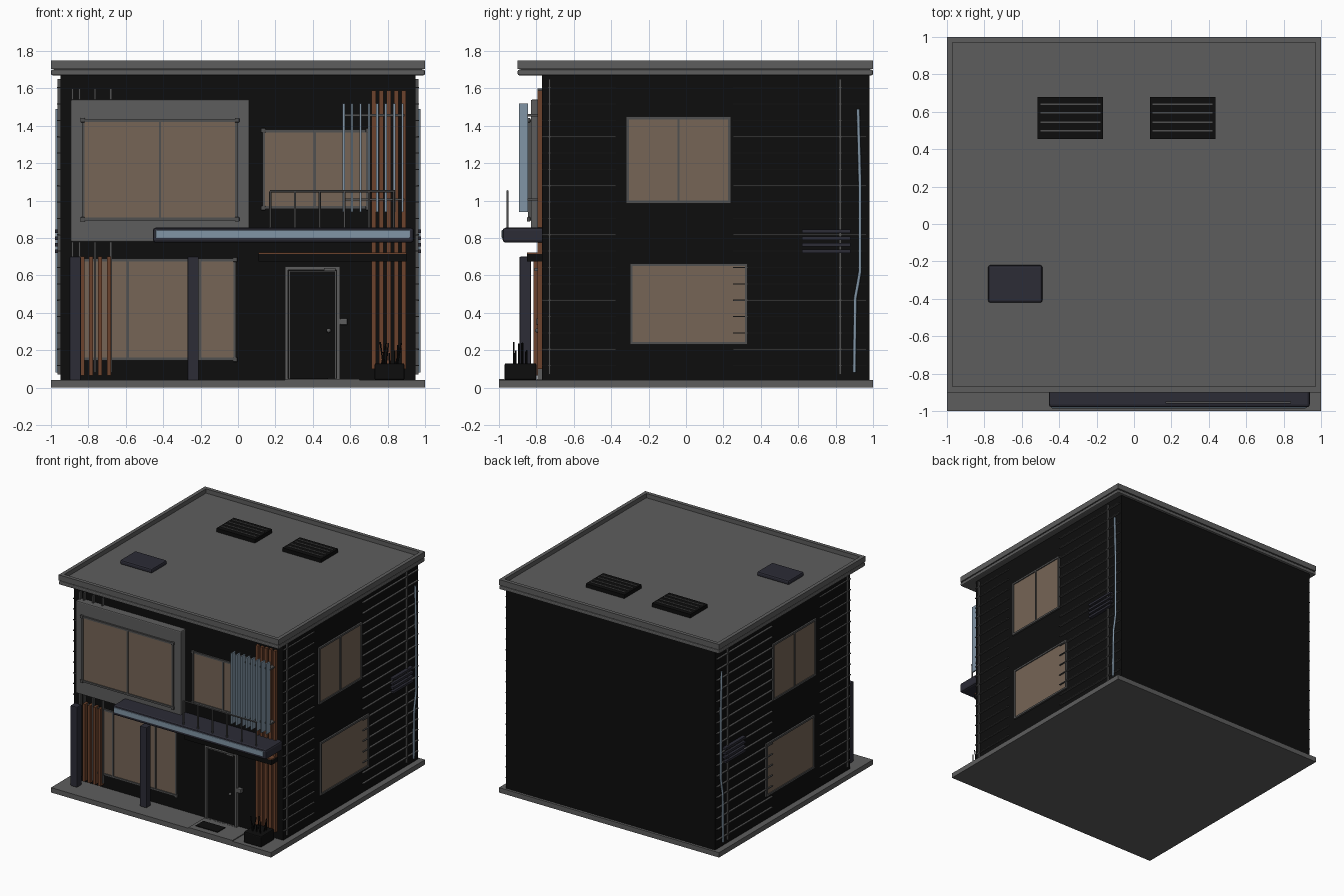
import bpy, bmesh, random
from mathutils import Vector

cube = bpy.data.objects.get("Cube")
if cube:
    bpy.data.objects.remove(cube)
random.seed(4)


def material(name, r, g, b):
    m = bpy.data.materials.new(name)
    m.use_nodes = True
    m.diffuse_color = (r, g, b, 1)
    m.node_tree.nodes["Principled BSDF"].inputs["Base Color"].default_value = (r, g, b, 1)
    return m


GREY = material("concrete grey", .11, .11, .11)
BLACK = material("wall black", .004, .004, .004)
GLASS = material("warm glass", .18, .13, .093)
FRAME = material("frame grey", .08, .08, .08)
NAVY = material("dark slate", .025, .025, .037)
WOOD = material("brown timber", .15, .055, .025)
BLUE = material("pale blue metal", .22, .30, .38)


def finish(name, mat, bm, bevel=0):
    mesh = bpy.data.meshes.new(name)
    bm.to_mesh(mesh)
    bm.free()
    mesh.materials.append(mat)
    ob = bpy.data.objects.new(name, mesh)
    bpy.context.collection.objects.link(ob)
    if bevel:
        mod = ob.modifiers.new("bevel", 'BEVEL')
        mod.width, mod.segments = bevel, 2
    return ob


def boxes(name, mat, parts, bevel=0):
    """One object from boxes given as (x0, x1, y0, y1, z0, z1)."""
    bm = bmesh.new()
    for x0, x1, y0, y1, z0, z1 in parts:
        verts = bmesh.ops.create_cube(bm, size=1)["verts"]
        for v in verts:
            v.co = Vector((x1 if v.co.x > 0 else x0, y1 if v.co.y > 0 else y0, z1 if v.co.z > 0 else z0))
    return finish(name, mat, bm, bevel)


def tube(name, mat, paths, radius):
    cu = bpy.data.curves.new(name, 'CURVE')
    cu.dimensions = '3D'
    cu.bevel_depth, cu.bevel_resolution, cu.use_fill_caps = radius, 2, True
    for pts in paths:
        sp = cu.splines.new('POLY')
        sp.points.add(len(pts) - 1)
        for p, co in zip(sp.points, pts):
            p.co = (*co, 1)
    cu.materials.append(mat)
    ob = bpy.data.objects.new(name, cu)
    bpy.context.collection.objects.link(ob)


def ring(u0, u1, z0, z1, w):
    """Four rectangles around an opening."""
    return [(u0, u0 + w, z0, z1), (u1 - w, u1, z0, z1),
            (u0 + w, u1 - w, z0, z0 + w), (u0 + w, u1 - w, z1 - w, z1)]


def front(u0, u1, z0, z1, d0, d1):
    return (u0, u1, -d1, -d0, z0, z1)


def side(s):
    def place(u0, u1, z0, z1, d0, d1):
        return (min(s * d0, s * d1), max(s * d0, s * d1), u0, u1, z0, z1)
    return place


def window(name, place, u0, u1, z0, z1, d, mullions, knobs=False):
    w = .015
    boxes(name + "_glass", GLASS, [place(u0 + w, u1 - w, z0 + w, z1 - w, d - .02, d + .004)])
    bars = ring(u0, u1, z0, z1, w) + [(m - .006, m + .006, z0 + w, z1 - w) for m in mullions]
    boxes(name + "_frame", FRAME, [place(*b, d - .02, d + .012) for b in bars])
    if knobs:
        k = .012
        boxes(name + "_corners", FRAME, [place(u - k, u + k, z - k, z + k, d, d + .018)
              for u in (u0 + .005, u1 - .005) for z in (z0 + .005, z1 - .005)], .004)


# Shell: slab, walls, roof with parapet
boxes("ground_slab", GREY, [(-1, 1, -1, 1, 0, .04)])
boxes("walls", BLACK, [(-.95, .95, -.77, .98, .04, 1.68)])
boxes("roof_deck", GREY, [(-.985, .985, -.885, .985, 1.695, 1.715)])
boxes("roof_lower_fascia", GREY, [(-1, 1, -.9, 1, 1.67, 1.7)], .008)
boxes("roof_parapet", GREY, [(a, b, c, d, 1.705, 1.75) for a, b, c, d in ring(-1, 1, -.9, 1, .03)])

# Rooftop equipment
vents = (-.515, .085)
boxes("roof_vents", BLACK, [(x, x + .35, .455, .68, 1.71, 1.745) for x in vents])
boxes("roof_vent_slats", FRAME, [(x + .015, x + .335, y, y + .008, 1.74, 1.749)
      for x in vents for y in (.495, .54, .59, .635)])
boxes("roof_hatch", NAVY, [(-.78, -.49, -.42, -.22, 1.71, 1.748)], .012)

# Side walls: windows, siding, corner trims, downpipe, louvre
for s, tag in ((1, "left"), (-1, "right")):
    p = side(s)
    window(tag + "_upper_window", p, -.32, .24, .985, 1.45, .952, [-.04])
    window(tag + "_lower_window", p, -.30, .33, .23, .665, .952, [])
    strips = []
    for i in range(18):
        z = .115 + i * .0874
        strips += [p(-.77, -.375, z, z + .006, .94, .962), p(.25, .965, z, z + .006, .94, .967)]
    boxes(tag + "_siding_strips", FRAME, strips)
    boxes(tag + "_trims", FRAME, [p(y - .006, y + .006, .07, 1.65, .94, .965) for y in (-.73, .825)])
    x = .967 * s
    tube(tag + "_downpipe", BLUE, [[(x, .92, 1.49), (x, .93, 1.1), (x, .93, .62), (x, .92, .56),
                                    (x, .905, .48), (x, .90, .08)]], .009)
    boxes(tag + "_louvre", NAVY, [p(.62, .88, z, z + .018, .94, .978) for z in (.72, .755, .79, .828)])

# Front windows and the projecting bay
boxes("bay_surround", GREY, [front(-.895, .062, .78, 1.54, .76, .83)], .008)
window("bay_window", front, -.835, .0, .895, 1.435, .832, [-.417], True)
window("balcony_window", front, .13, .70, .955, 1.38, .772, [.41], True)
window("ground_window", front, -.85, -.01, .145, .69, .772, [-.59, -.205], True)

# Front battens and timber fins
boxes("wall_battens", FRAME, [(x - .006, x + .006, -.795, -.765, .08, 1.6)
      for x in (-.885, -.848, -.765, -.68)])
boxes("left_timber_fins", WOOD, [(x - .011, x + .011, -.815, -.77, .065, .70)
      for x in (-.832, -.785, -.737, -.69)])
boxes("right_timber_fins", WOOD, [(x - .012, x + .012, -.795, -.765, .10, 1.59)
      for x in (.727, .767, .807, .847, .887)])
boxes("blue_fins", BLUE, [(.565 + i * .045 - .006, .565 + i * .045 + .006, -.893, -.845, .94, 1.52)
      for i in range(8)])
boxes("blue_fin_brackets", FRAME, [(.565, .89, -.85, -.77, z, z + .012) for z in (1.0, 1.45)])

# Balcony canopy, railing and posts
boxes("canopy", NAVY, [(-.455, .94, -.98, -.745, .775, .855)], .015)
boxes("canopy_light_strip", BLUE, [(-.44, .92, -.986, -.97, .8, .842)], .004)
boxes("canopy_soffit_box", BLACK, [(.11, .90, -.85, -.76, .675, .715)])
boxes("canopy_soffit_trim", WOOD, [(.11, .90, -.85, -.77, .715, .723)])
tube("balcony_rail", FRAME, [[(.17, -.955, 1.05), (.84, -.955, 1.05)]]
     + [[(.173 + i * .132, -.955, .85), (.173 + i * .132, -.955, 1.05)] for i in range(6)], .006)
boxes("porch_columns", NAVY, [(x, x + .06, -.89, -.83, .04, .70) for x in (-.9, -.27)], .005)

# Entrance
boxes("door_frame", GREY, [front(*b, .76, .795) for b in ring(.25, .545, .03, .648, .018)])
boxes("door_panel", BLACK, [front(.268, .527, .04, .63, .76, .78)])
boxes("door_inner_trim", FRAME, [front(*b, .77, .784) for b in ring(.272, .523, .045, .625, .005)])
boxes("door_closer", GREY, [front(.46, .52, .625, .64, .78, .81)])
boxes("intercom", GREY, [front(.545, .585, .335, .37, .76, .80)], .005)
bm = bmesh.new()
bmesh.ops.create_uvsphere(bm, u_segments=12, v_segments=8, radius=.012)
bmesh.ops.translate(bm, verts=bm.verts, vec=(.485, -.795, .305))
finish("door_knob", GREY, bm)
boxes("entry_path", GREY, [(.25, .65, -1, -.77, .035, .047)])
boxes("door_mat", BLACK, [(.28, .48, -.95, -.85, .045, .052)])

# Planter with bare twigs
boxes("planter", BLACK, [(.73, .89, -.97, -.80, .04, .13)], .008)
twigs = []
for i in range(10):
    x, y = random.uniform(.76, .86), random.uniform(-.93, -.84)
    twigs.append([(x, y, .12), (x + random.uniform(-.03, .03), y, random.uniform(.18, .25))])
tube("planter_twigs", BLACK, twigs, .004)
